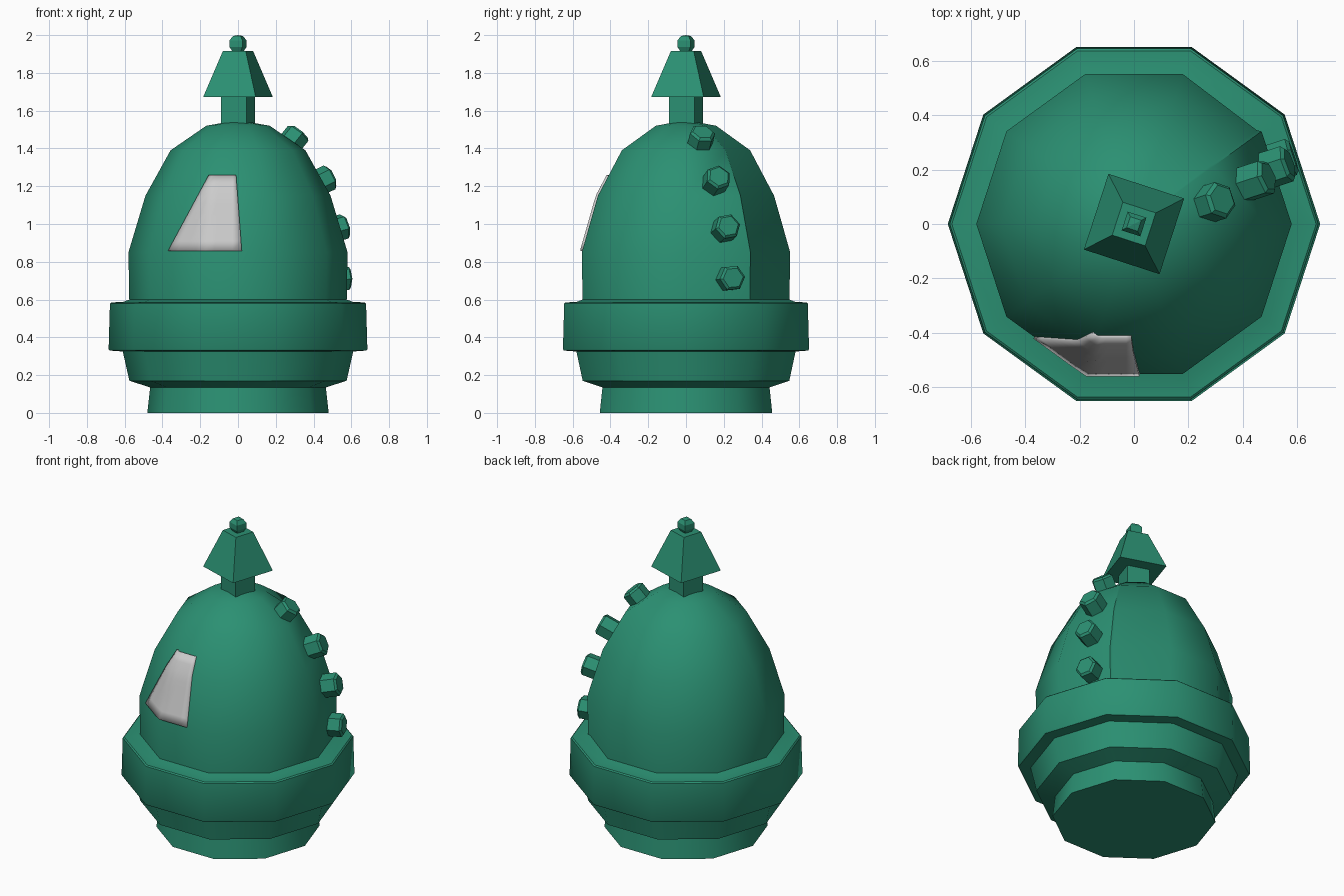
import bpy, bmesh
from math import sin, cos, radians
from mathutils import Vector, Matrix
from mathutils.bvhtree import BVHTree

if "Cube" in bpy.data.objects:
    bpy.data.objects.remove(bpy.data.objects["Cube"])


def material(name, rgb):
    m = bpy.data.materials.new(name)
    m.diffuse_color = (*rgb, 1)
    m.use_nodes = True
    m.node_tree.nodes["Principled BSDF"].inputs["Base Color"].default_value = m.diffuse_color
    return m


GREEN = material("green_paint", (0.024, 0.28, 0.17))
PALE = material("pale_paint", (0.6, 0.6, 0.62))


def finish(name, bm, mat, smooth=None):
    bmesh.ops.recalc_face_normals(bm, faces=bm.faces)
    me = bpy.data.meshes.new(name)
    bm.to_mesh(me)
    bm.free()
    me.materials.append(mat)
    ob = bpy.data.objects.new(name, me)
    bpy.context.collection.objects.link(ob)
    if smooth:
        bpy.ops.object.select_all(action='DESELECT')
        ob.select_set(True)
        bpy.context.view_layer.objects.active = ob
        bpy.ops.object.shade_smooth_by_angle(angle=radians(smooth))
    return ob


def lathe(profile, spokes):
    """Spin (radius, z) points over spokes of (degrees, radius factor)."""
    bm = bmesh.new()
    rings = []
    for r, z in profile:
        if r == 0:
            rings.append([bm.verts.new((0, 0, z))] * len(spokes))
        else:
            rings.append([bm.verts.new((r * k * cos(radians(a)), r * k * sin(radians(a)), z))
                          for a, k in spokes])
    n = len(spokes)
    for lo, hi in zip(rings, rings[1:]):
        for j in range(n):
            quad = (lo[j], lo[(j + 1) % n], hi[(j + 1) % n], hi[j])
            bm.faces.new(list(dict.fromkeys(quad)))
    if profile[0][0] > 0:
        bm.faces.new(rings[0][::-1])
    if profile[-1][0] > 0:
        bm.faces.new(rings[-1])
    return bm


def even(n, start=0):
    return [(start + 360 * i / n, 1) for i in range(n)]


# Stepped base with the wide collar
base = [(0.48, 0), (0.465, 0.135), (0.575, 0.17), (0.61, 0.325), (0.68, 0.33),
        (0.685, 0.338), (0.678, 0.578), (0.67, 0.585), (0.61, 0.587), (0.575, 0.60)]
finish("base_collar", lathe(base, even(10)), GREEN, 40)

# Dome plate wrapped round on itself, with a small overlap step at the seam
dome = [(0.575, 0.56), (0.58, 0.85), (0.49, 1.15), (0.357, 1.39), (0.168, 1.52), (0, 1.55)]
wrap = [(37.3, 0.98)] + [(a, 1) for a in range(72, 397, 36)]
dome_bm = lathe(dome, wrap)
dome_tree = BVHTree.FromBMesh(dome_bm)
finish("dome", dome_bm, GREEN, 42)

# Square post and tapered cap
finish("finial_post", lathe([(0.1, 1.48), (0.1, 1.68)], even(4, 27)), GREEN)
finish("finial_cap", lathe([(0.207, 1.672), (0.09, 1.915)], even(4, 27)), GREEN)
knob = [(0.03, 1.91), (0.051, 1.938), (0.051, 1.972), (0.03, 1.995), (0, 2.0)]
finish("finial_knob", lathe(knob, even(4, 27)), GREEN)

# Hexagonal bolts beside the seam: outer face centre, tilt above horizontal, roll
bolts = [((0.325, 0.09, 1.488), 50, 0), ((0.495, 0.175, 1.252), 25, 20),
         ((0.573, 0.225, 0.99), 15, 10), ((0.588, 0.25, 0.715), 3, 5)]
for i, (pos, tilt, roll) in enumerate(bolts):
    bm = lathe([(0.07, -0.14), (0.07, -0.012), (0.056, 0)], even(6, roll))
    t, a = radians(tilt), radians(18)
    axis = Vector((cos(t) * cos(a), cos(t) * sin(a), sin(t)))
    bm.transform(Matrix.Translation(pos) @ axis.to_track_quat('Z', 'Y').to_matrix().to_4x4())
    finish(f"bolt_{i + 1}", bm, GREEN)

# Plain painted patch laid over the front of the dome
bm = bmesh.new()
N = 8
grid = []
for i in range(N + 1):
    v = i / N
    z = 0.86 + 0.40 * v
    left, right = -0.37 + 0.215 * v, 0.02 - 0.03 * v
    row = []
    for j in range(N + 1):
        x = left + (right - left) * j / N
        hit, normal, _, _ = dome_tree.ray_cast(Vector((x, -2, z)), Vector((0, 1, 0)))
        row.append(bm.verts.new(hit + Vector((0, -0.012, 0))))
    grid.append(row)
for a, b in zip(grid, grid[1:]):
    for j in range(N):
        bm.faces.new((a[j], a[j + 1], b[j + 1], b[j]))
patch = finish("front_patch", bm, PALE, 42)
solid = patch.modifiers.new("thickness", 'SOLIDIFY')
solid.thickness = 0.02
solid.offset = -1
